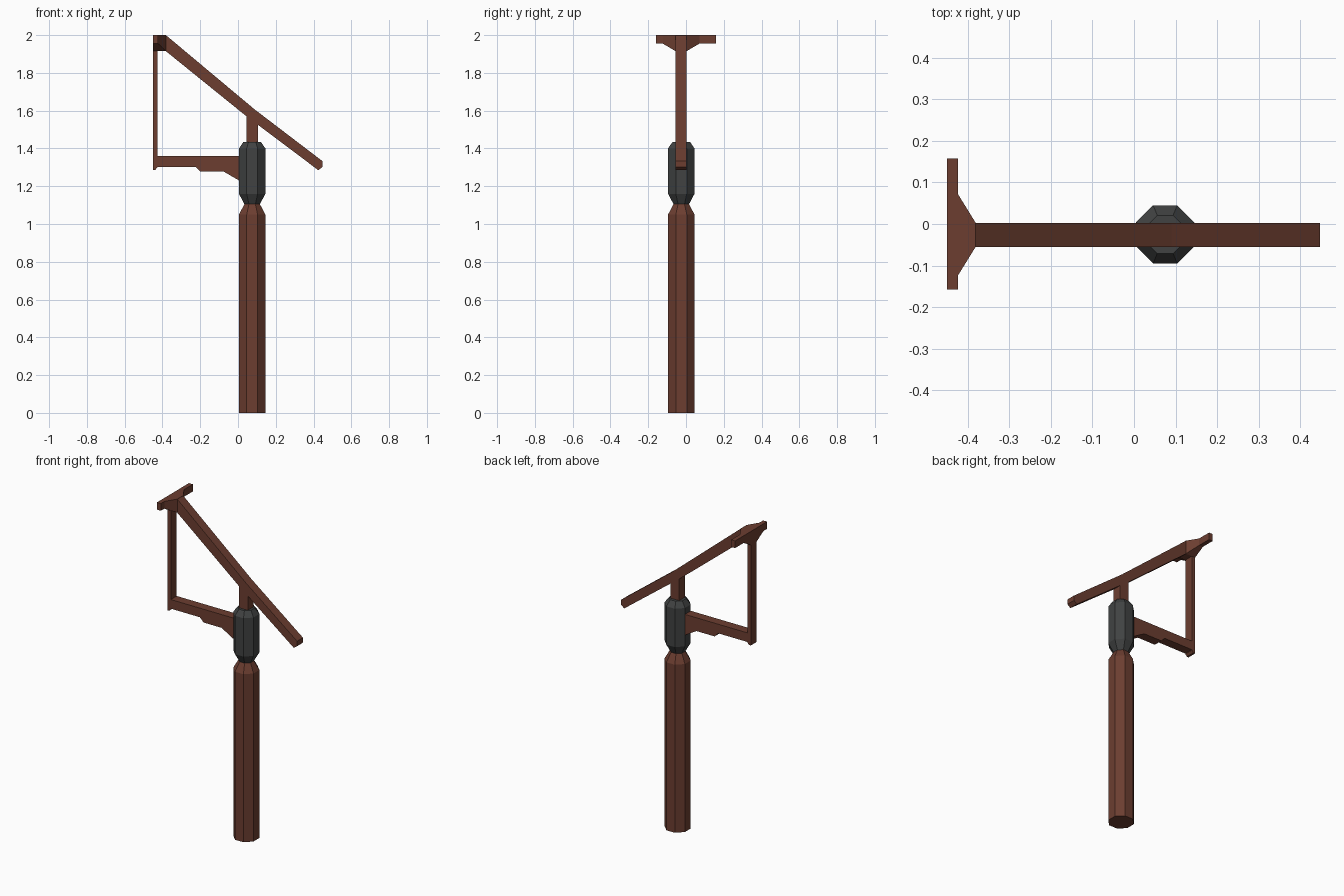
import bpy, bmesh, math

if "Cube" in bpy.data.objects:
    bpy.data.objects.remove(bpy.data.objects["Cube"])

def material(name, rgb):
    m = bpy.data.materials.new(name)
    m.diffuse_color = (*rgb, 1)
    m.use_nodes = True
    m.node_tree.nodes["Principled BSDF"].inputs["Base Color"].default_value = m.diffuse_color
    return m

wood = material("reddish brown wood", (0.15, 0.048, 0.030))
iron = material("dark grey iron", (0.052, 0.055, 0.055))

CX, CY = 0.075, -0.025          # post axis
Y0, Y1 = -0.055, 0.003          # thickness of the timber frame


def loft(name, rings, mat):
    """Skin a row of equal-length vertex rings and cap both ends."""
    bm = bmesh.new()
    rows = [[bm.verts.new(p) for p in r] for r in rings]
    n = len(rows[0])
    for a, b in zip(rows, rows[1:]):
        for i in range(n):
            j = (i + 1) % n
            bm.faces.new((a[i], a[j], b[j], b[i]))
    bm.faces.new(rows[0][::-1])
    bm.faces.new(rows[-1])
    bmesh.ops.recalc_face_normals(bm, faces=bm.faces)
    me = bpy.data.meshes.new(name)
    bm.to_mesh(me)
    bm.free()
    me.materials.append(mat)
    ob = bpy.data.objects.new(name, me)
    bpy.context.collection.objects.link(ob)
    return ob


def octagon(apothem, z):
    r = apothem / math.cos(math.pi / 8)
    return [(CX + r * math.cos(math.pi * (2 * i + 1) / 8),
             CY + r * math.sin(math.pi * (2 * i + 1) / 8), z) for i in range(8)]


def plank(name, profile):
    """Extrude a front-view (x, z) outline through the frame thickness."""
    return loft(name, [[(x, y, z) for x, z in profile] for y in (Y0, Y1)], wood)


# Octagonal post and its iron collar
loft("post", [octagon(a, z) for a, z in ((0.07, 0), (0.07, 1.05), (0.041, 1.105))], wood)
loft("collar", [octagon(a, z) for a, z in
                ((0.041, 1.105), (0.07, 1.16), (0.07, 1.40), (0.046, 1.435))], iron)

# Short upright carrying the sloping beam
plank("upper_stub", [(0.045, 1.42), (0.106, 1.42), (0.106, 1.54), (0.045, 1.585)])

# Sloping beam, slightly bent above the stub, chamfered at its low end
plank("sloping_beam", [(-0.382, 2.0), (0.09, 1.605), (0.447, 1.333), (0.447, 1.302),
                       (0.425, 1.285), (0.106, 1.525), (0.045, 1.57), (-0.382, 1.915)])

# Hanging strut and stepped bracket arm
plank("hanging_strut", [(-0.45, 1.93), (-0.426, 1.93), (-0.426, 1.30),
                        (-0.438, 1.287), (-0.45, 1.287)])
plank("bracket_arm", [(-0.428, 1.36), (0.015, 1.36), (0.015, 1.225), (-0.075, 1.277),
                      (-0.2, 1.277), (-0.225, 1.303), (-0.428, 1.303)])

# Crossbar with flared centre
loft("crossbar", [[(-0.45, y, 2.0), (x, y, 2.0), (x, y, z), (-0.45, y, z)] for y, x, z in (
    (-0.158, -0.423, 1.955), (-0.123, -0.423, 1.955), (Y0, -0.381, 1.915),
    (Y1, -0.381, 1.915), (0.071, -0.423, 1.955), (0.158, -0.423, 1.955))], wood)
